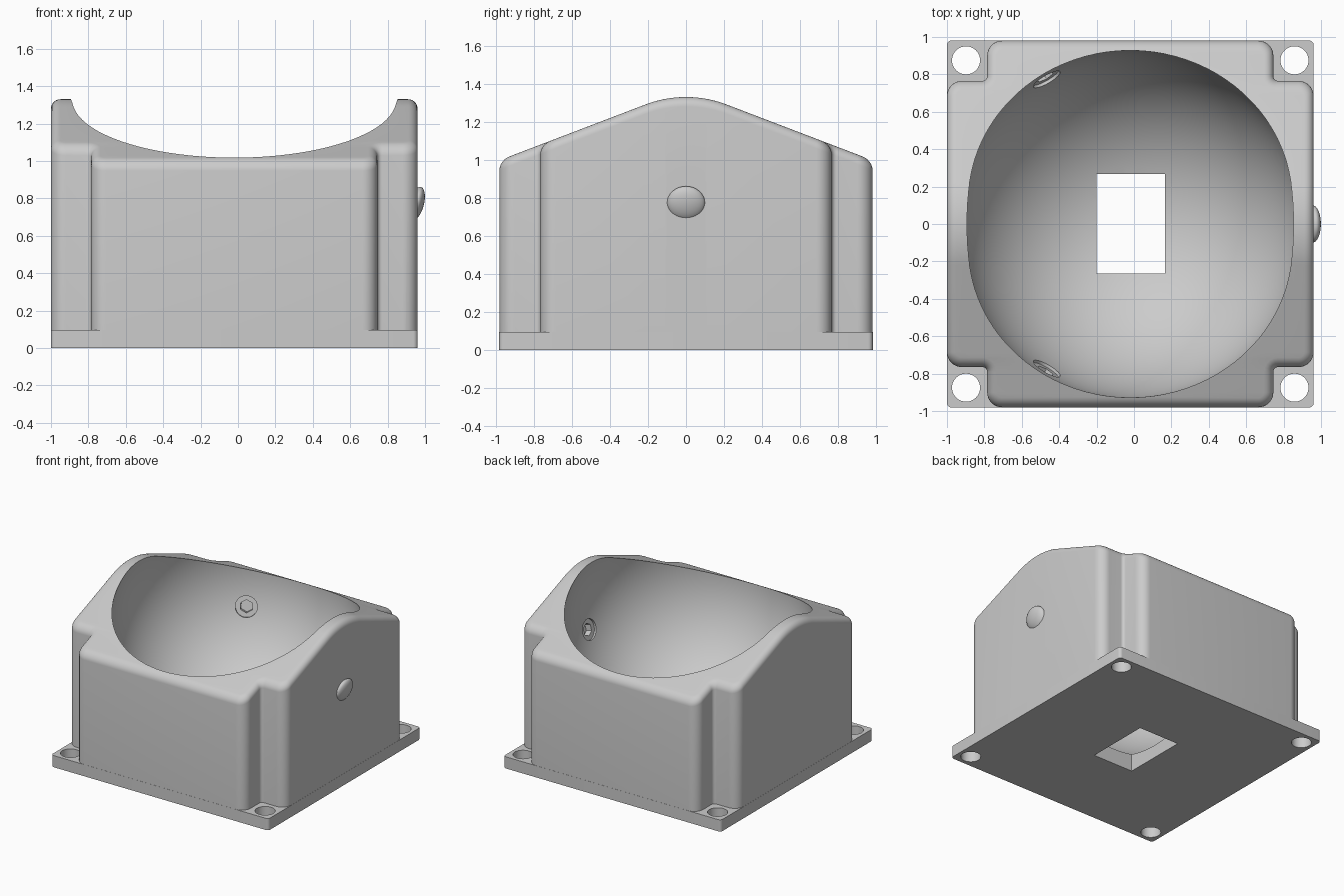
import bpy, bmesh, math
from mathutils import Vector, Matrix

if "Cube" in bpy.data.objects:
    bpy.data.objects.remove(bpy.data.objects["Cube"])

CX = -0.02                                  # body centre line in x
HX, HY, NX, NY = 0.98, 0.98, 0.765, 0.765   # half sizes and corner notch lines
R, C, FILLET = 0.08, 0.025, 0.05            # corner and edge radii
BALL = Vector((CX, 0, 1.015))
BALL_R = 0.928

grey = bpy.data.materials.new("light_grey")
grey.diffuse_color = (0.6, 0.6, 0.6, 1)
grey.use_nodes = True
grey.node_tree.nodes["Principled BSDF"].inputs["Base Color"].default_value = grey.diffuse_color


def make(name, bm):
    bmesh.ops.recalc_face_normals(bm, faces=bm.faces)
    me = bpy.data.meshes.new(name)
    bm.to_mesh(me)
    bm.free()
    ob = bpy.data.objects.new(name, me)
    bpy.context.collection.objects.link(ob)
    me.materials.append(grey)
    return ob


def box(name, x0, x1, y0, y1, z0, z1, round_r=0):
    bm = bmesh.new()
    m = Matrix.Translation(((x0 + x1) / 2, (y0 + y1) / 2, (z0 + z1) / 2))
    bmesh.ops.create_cube(bm, size=1, matrix=m @ Matrix.Diagonal((x1 - x0, y1 - y0, z1 - z0, 1)))
    if round_r:
        edges = [e for e in bm.edges if abs(e.verts[0].co.z - e.verts[1].co.z) > 0.01]
        bmesh.ops.bevel(bm, geom=edges, offset=round_r, segments=5, profile=0.5, affect='EDGES')
    return make(name, bm)


def rod(name, a, b, r, sides):
    a, b = Vector(a), Vector(b)
    bm = bmesh.new()
    m = Matrix.Translation((a + b) / 2) @ (b - a).to_track_quat('Z', 'Y').to_matrix().to_4x4()
    bmesh.ops.create_cone(bm, cap_ends=True, segments=sides, radius1=r, radius2=r,
                          depth=(b - a).length, matrix=m)
    return make(name, bm)


def ball(name, matrix, u, v):
    bm = bmesh.new()
    bmesh.ops.create_uvsphere(bm, u_segments=u, v_segments=v, radius=1, matrix=matrix)
    return make(name, bm)


def combine(target, tool, op):
    mod = target.modifiers.new("cut", 'BOOLEAN')
    mod.operation, mod.object, mod.solver = op, tool, 'EXACT'
    bpy.context.view_layer.objects.active = target
    bpy.ops.object.modifier_apply(modifier=mod.name)
    bpy.data.objects.remove(tool)


def roof(y):
    # rounded ridge with straight slopes either side
    y = abs(y)
    if y < 0.22:
        return 0.73 + math.sqrt(0.36 - y * y)
    return 1.288 - (y - 0.22) * 0.382


def half_outline(d):
    # right-hand half of the notched plan, inset by d, front to back
    def arc(cx, cy, r, a0, a1, n):
        return [(cx + r * math.cos(math.radians(a0 + (a1 - a0) * i / n)),
                 cy + r * math.sin(math.radians(a0 + (a1 - a0) * i / n))) for i in range(n + 1)]
    q = arc(NX - R, -HY + R, R - d, -90, 0, 8)
    q += arc(NX + C, -NY - C, C + d, 180, 90, 5)
    q += arc(HX - R, -NY + R, R - d, -90, 0, 8)
    q += [(HX - d, -0.22 + 0.22 * i / 8) for i in range(9)]
    return q + [(x, -y) for x, y in reversed(q[:-1])]


# housing body: plan outline lofted upward with a rolled top edge
bm = bmesh.new()
levels = [(0, None)]
for i in range(7):
    t = math.radians(15 * i)
    levels.append((FILLET * (1 - math.cos(t)), FILLET * (1 - math.sin(t))))
rings = []
for d, drop in levels:
    half = half_outline(d)
    right, left = [], []
    for x, y in half:
        z = 0.01 if drop is None else roof(y) - drop
        right.append(bm.verts.new((CX + x, y, z)))
        left.append(bm.verts.new((CX - x, y, z)))
    rings.append((right, left))
loops = [r + l[::-1] for r, l in rings]
n = len(loops[0])
for a, b in zip(loops, loops[1:]):
    for i in range(n):
        j = (i + 1) % n
        bm.faces.new((a[i], a[j], b[j], b[i]))
bm.faces.new(loops[0][::-1])
rt, lt = rings[-1]


def flat(i, j):
    return 0 <= min(i, j) and max(i, j) < len(rt) and abs(rt[i].co.y - rt[j].co.y) < 1e-5


for i in range(len(rt) - 1):
    j = i + 1
    if flat(i, j):
        continue
    lo, hi = [lt[i], rt[i]], [rt[j], lt[j]]
    if flat(i - 1, i) and rt[i - 1].co.x < rt[i].co.x:
        lo = [lt[i], lt[i - 1], rt[i - 1], rt[i]]
    if flat(j, j + 1) and rt[j + 1].co.x < rt[j].co.x:
        hi = [rt[j], rt[j + 1], lt[j + 1], lt[j]]
    bm.faces.new(lo + hi)
housing = make("housing", bm)

# base plate with mounting corners
combine(housing, box("plate", CX - 0.981, CX + 0.981, -0.981, 0.981, 0, 0.095, 0.025), 'UNION')

# tilted dome outside the right wall
axis = Vector((0.97, 0, -0.25)).normalized()
tilt = axis.to_track_quat('Z', 'Y').to_matrix().to_4x4()
dome = Matrix.Translation((0.955, 0, 0.772)) @ tilt @ Matrix.Diagonal((0.1, 0.092, 0.039, 1))
combine(housing, ball("dome", dome, 32, 24), 'UNION')

# ball bowl
combine(housing, ball("bowl", Matrix.Translation(BALL) @ Matrix.Diagonal((BALL_R, BALL_R, BALL_R, 1)),
                      96, 64), 'DIFFERENCE')

# sensor window through the floor
combine(housing, box("window", -0.2, 0.165, -0.265, 0.268, -0.2, 0.6), 'DIFFERENCE')

# corner screw holes
for sx in (-1, 1):
    for sy in (-1, 1):
        x, y = CX + sx * 0.878, sy * 0.875
        combine(housing, rod("hole", (x, y, -0.1), (x, y, 0.3), 0.075, 40), 'DIFFERENCE')

# three bearing seats: round recess with a hexagonal socket
for k in range(3):
    a = math.radians(120 * k)
    d = Vector((math.cos(a) * 0.966, math.sin(a) * 0.966, -0.259))
    combine(housing, rod("seat", BALL + d * 0.8, BALL + d * 0.94, 0.082, 40), 'DIFFERENCE')
    combine(housing, rod("socket", BALL + d * 0.8, BALL + d * 0.99, 0.05, 6), 'DIFFERENCE')

# smooth shading with sharp edges kept
bpy.ops.object.select_all(action='DESELECT')
housing.select_set(True)
bpy.context.view_layer.objects.active = housing
bpy.ops.object.shade_smooth_by_angle(angle=math.radians(30))
